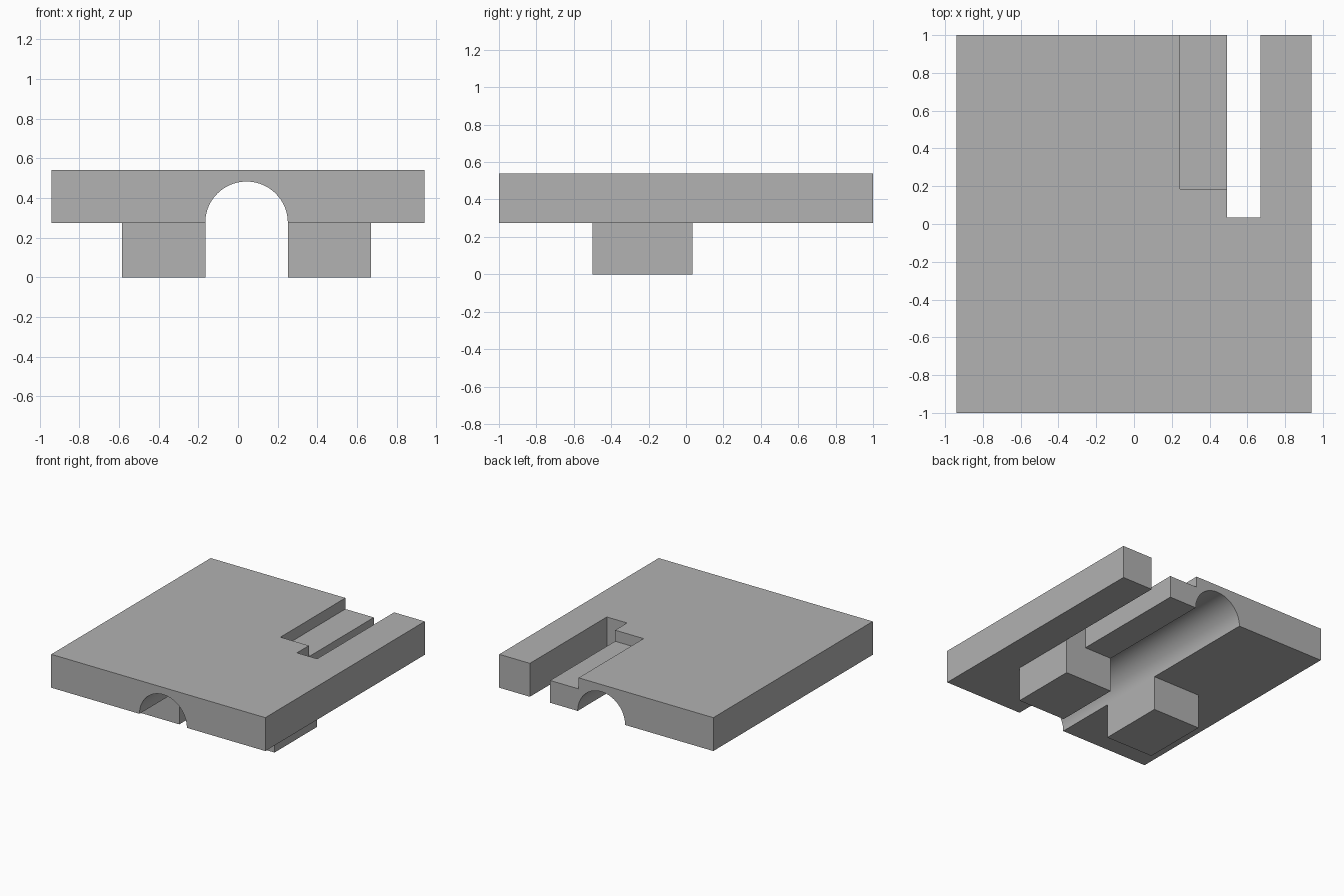
import bpy
import bmesh
from math import pi, cos, sin, radians

if "Cube" in bpy.data.objects:
    bpy.data.objects.remove(bpy.data.objects["Cube"])

# Main levels and arch placement
UNDERSIDE, TOP = 0.275, 0.54
HALF_W, HALF_L = 0.94, 1.0
ARCH_X, ARCH_R, ARCH_STEPS = 0.043, 0.208, 48
LEG_FRONT, LEG_BACK = -0.5, 0.035

grey = bpy.data.materials.new("plain grey")
grey.use_nodes = True
colour = (0.445, 0.445, 0.445, 1)
grey.diffuse_color = colour
grey.node_tree.nodes["Principled BSDF"].inputs["Base Color"].default_value = colour


def extrude_profile(name, points, y0, y1):
    """Solid made by sweeping an x-z outline from y0 to y1."""
    bm = bmesh.new()
    face = bm.faces.new([bm.verts.new((x, y0, z)) for x, z in points])
    grown = bmesh.ops.extrude_face_region(bm, geom=[face])["geom"]
    verts = [v for v in grown if isinstance(v, bmesh.types.BMVert)]
    bmesh.ops.translate(bm, verts=verts, vec=(0, y1 - y0, 0))
    bmesh.ops.recalc_face_normals(bm, faces=bm.faces)
    mesh = bpy.data.meshes.new(name)
    bm.to_mesh(mesh)
    bm.free()
    mesh.materials.append(grey)
    obj = bpy.data.objects.new(name, mesh)
    bpy.context.collection.objects.link(obj)
    return obj


def box(name, x0, x1, y0, y1, z0, z1):
    return extrude_profile(name, [(x0, z0), (x1, z0), (x1, z1), (x0, z1)], y0, y1)


def combine(target, tool, operation):
    """Apply a boolean and discard the helper."""
    mod = target.modifiers.new(tool.name, "BOOLEAN")
    mod.operation, mod.solver, mod.object = operation, "EXACT", tool
    bpy.context.view_layer.objects.active = target
    bpy.ops.object.modifier_apply(modifier=mod.name)
    bpy.data.objects.remove(tool)


# Plate with a round-topped channel along its length
arch = [(ARCH_X - ARCH_R * cos(pi * i / ARCH_STEPS),
         UNDERSIDE + ARCH_R * sin(pi * i / ARCH_STEPS))
        for i in range(ARCH_STEPS + 1)]
outline = [(-HALF_W, UNDERSIDE)] + arch + [
    (HALF_W, UNDERSIDE), (HALF_W, TOP), (-HALF_W, TOP)]
plate = extrude_profile("arched_plate", outline, -HALF_L, HALF_L)

# Two block legs flanking the channel, seated slightly into the plate
for name, x0, x1 in (("right_leg", -0.585, ARCH_X - ARCH_R),
                     ("left_leg", ARCH_X + ARCH_R, 0.671)):
    leg = box(name, x0, x1, LEG_FRONT, LEG_BACK, 0, UNDERSIDE + 0.02)
    combine(plate, leg, "UNION")

# Open slot through the back edge, with a shallow ledge beside it
slot = box("slot_cutter", 0.493, 0.671, LEG_BACK, 1.1, 0.2, 0.7)
combine(plate, slot, "DIFFERENCE")
ledge = box("ledge_cutter", 0.243, 0.55, 0.185, 1.1, 0.452, 0.7)
# The ledge ends at the slot's near wall
combine(plate, ledge, "DIFFERENCE")

# Smooth channel, crisp edges elsewhere
bpy.ops.object.select_all(action="DESELECT")
plate.select_set(True)
bpy.context.view_layer.objects.active = plate
bpy.ops.object.shade_smooth_by_angle(angle=radians(30))
